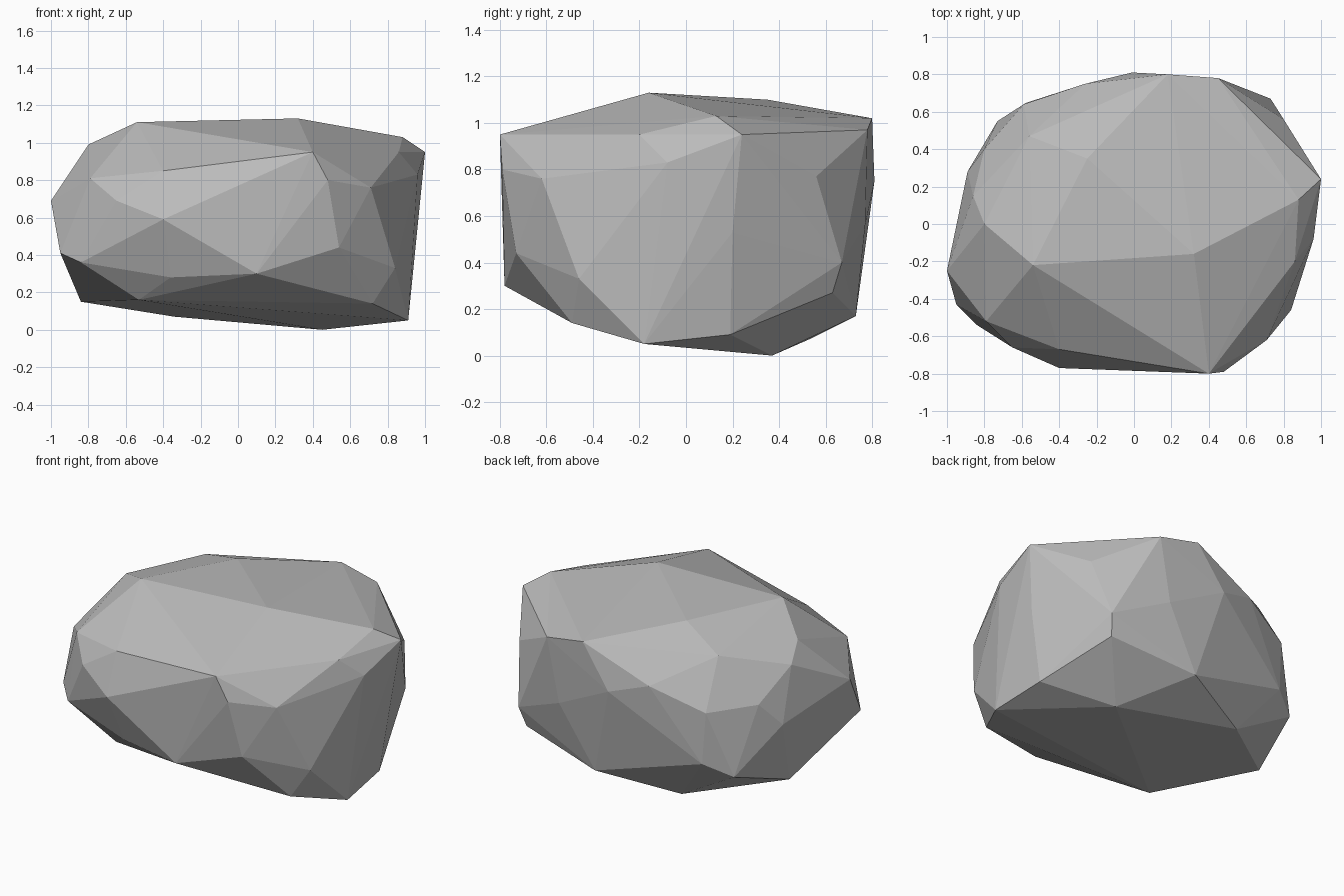
import bpy
import bmesh

default_cube = bpy.data.objects.get("Cube")
if default_cube:
    bpy.data.objects.remove(default_cube, do_unlink=True)


def make_material(name, colour):
    material = bpy.data.materials.new(name)
    material.use_nodes = True
    material.diffuse_color = colour
    shader = material.node_tree.nodes["Principled BSDF"]
    shader.inputs["Base Color"].default_value = colour
    shader.inputs["Roughness"].default_value = 0.9
    return material


# Corner points of the boulder, in bands from the ground up
underside = [
    (.45, .37, 0), (.91, -.18, .05), (-.34, .53, .07), (.88, .19, .09),
    (.72, -.49, .14), (-.84, .14, .15), (-.53, -.49, .16), (.14, .73, .17),
]
lower_band = [
    (.7, .63, .27), (-.36, -.65, .28), (-.73, .55, .29), (.1, -.78, .3),
    (.84, -.46, .33), (-.84, -.54, .36), (-.57, .65, .37), (.73, .67, .4),
    (-.95, -.43, .41), (.54, -.73, .44),
]
middle_band = [
    (.95, .2, .53), (.37, .77, .56), (-.89, .28, .57), (-.4, -.77, .59),
    (.89, -.24, .6), (-1, -.25, .69), (-.65, -.66, .69), (-.59, .64, .7),
    (-.8, .4, .72), (-.01, .81, .75), (.71, -.62, .76), (.8, .56, .77),
]
upper_band = [
    (.48, -.79, .8), (-.79, -.52, .81), (.96, -.08, .83), (.98, .2, .83),
    (-.26, .75, .83), (-.4, -.67, .85), (-.86, .15, .9), (.4, -.8, .95),
    (.86, -.2, .95), (1, .24, .95), (.45, .78, .97),
]
crown = [
    (-.8, 0, .99), (-.56, .47, 1), (.18, .8, 1.02), (.88, .13, 1.03),
    (-.25, .35, 1.1), (-.54, -.22, 1.11), (.32, -.16, 1.13),
]


def build_boulder(name, bands, material):
    """Wrap the corner points in a faceted shell."""
    bm = bmesh.new()
    for band in bands:
        for corner in band:
            bm.verts.new(corner)
    hull = bmesh.ops.convex_hull(bm, input=list(bm.verts))

    # Drop any corners that ended up inside the shell
    spare = {item for key in ("geom_interior", "geom_unused")
             for item in hull[key] if isinstance(item, bmesh.types.BMVert)}
    bmesh.ops.delete(bm, geom=list(spare), context="VERTS")
    bmesh.ops.recalc_face_normals(bm, faces=list(bm.faces))

    # Crisp stone facets
    for face in bm.faces:
        face.smooth = False

    mesh = bpy.data.meshes.new(name)
    bm.to_mesh(mesh)
    bm.free()
    mesh.materials.append(material)
    boulder = bpy.data.objects.new(name, mesh)
    bpy.context.collection.objects.link(boulder)
    return boulder


stone_grey = make_material("stone_grey", (0.5, 0.5, 0.5, 1))
build_boulder("boulder", [underside, lower_band, middle_band, upper_band, crown],
              stone_grey)
